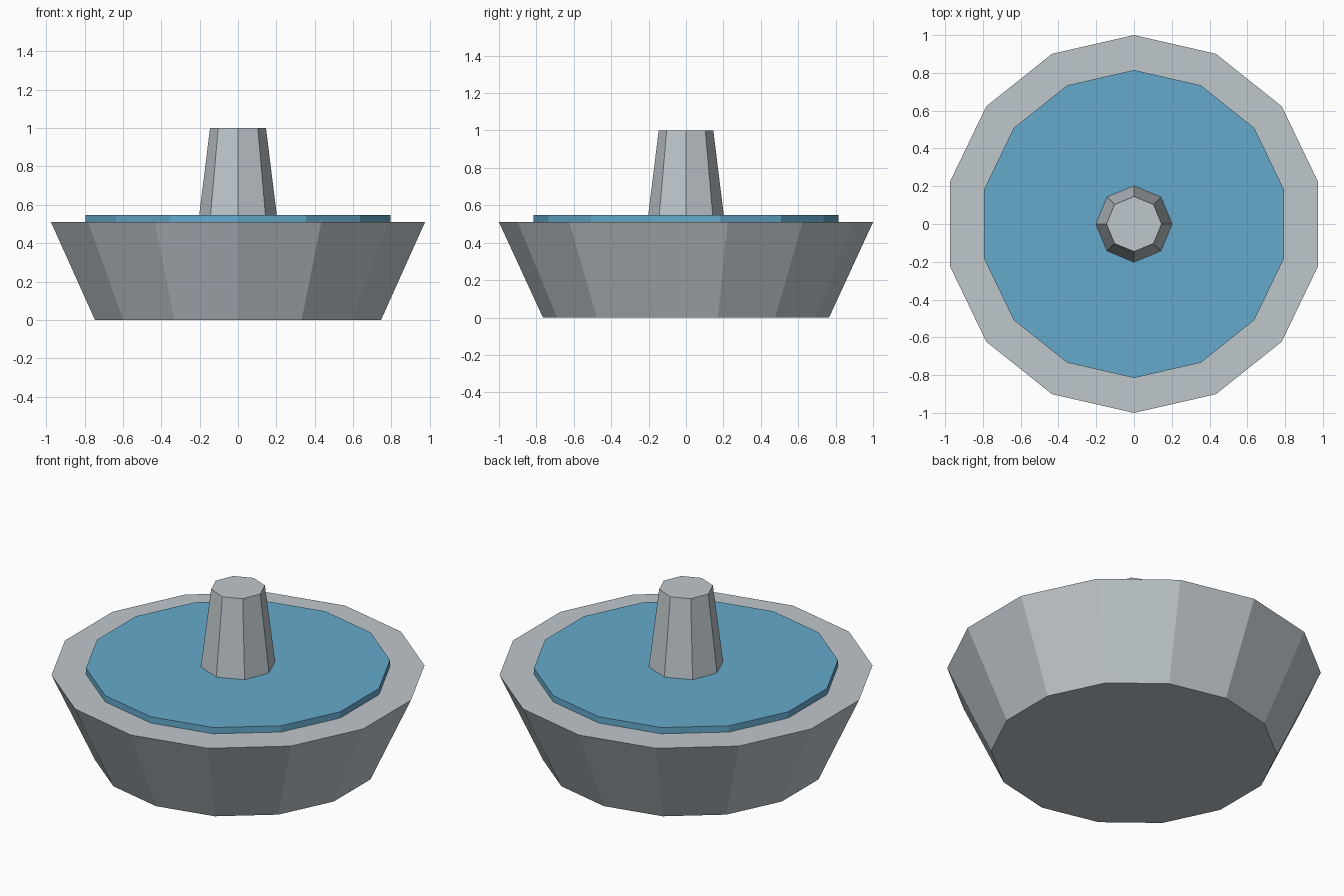
import bpy
from math import pi

cube = bpy.data.objects.get("Cube")
if cube:
    bpy.data.objects.remove(cube, do_unlink=True)


def material(name, rgb):
    mat = bpy.data.materials.new(name)
    mat.use_nodes = True
    mat.diffuse_color = (*rgb, 1)
    mat.node_tree.nodes["Principled BSDF"].inputs["Base Color"].default_value = (*rgb, 1)
    return mat


def frustum(name, sides, r_low, r_high, z_low, z_high, mat):
    """Flat-faced tapered prism with a corner pointing to the back."""
    bpy.ops.mesh.primitive_cone_add(
        vertices=sides, radius1=r_low, radius2=r_high, depth=z_high - z_low,
        location=(0, 0, (z_low + z_high) / 2))
    obj = bpy.context.object
    obj.name = name
    obj.data.materials.append(mat)
    return obj


stone = material("grey stone", (0.52, 0.57, 0.60))
water = material("blue water", (0.13, 0.40, 0.60))

# Flared basin, raised water disc and tapered centre pillar
frustum("basin", 14, 0.765, 1.0, 0.0, 0.51, stone)
frustum("water", 14, 0.815, 0.815, 0.505, 0.547, water)
frustum("pillar", 8, 0.203, 0.146, 0.54, 1.0, stone)
